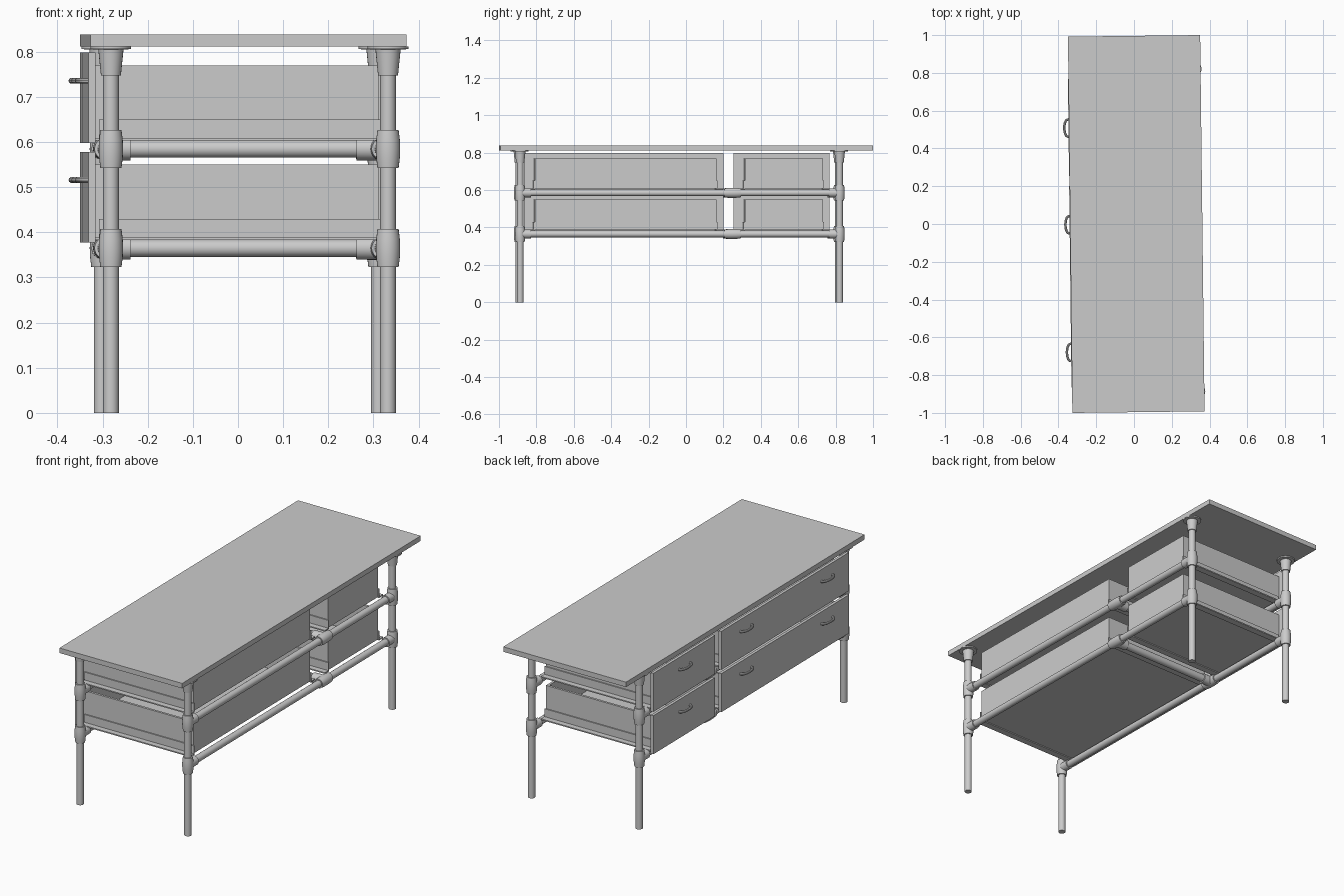
import bpy, bmesh, math
from mathutils import Matrix, Vector

if "Cube" in bpy.data.objects:
    bpy.data.objects.remove(bpy.data.objects["Cube"])

# The whole desk sits slightly turned about the vertical axis
PLACE = Matrix.Translation((0.012, 0, 0)) @ Matrix.Rotation(0.0117, 4, 'Z')

grey = bpy.data.materials.new("plain_grey")
grey.use_nodes = True
COLOUR = (0.6, 0.6, 0.6, 1)
grey.diffuse_color = COLOUR
grey.node_tree.nodes["Principled BSDF"].inputs["Base Color"].default_value = COLOUR


def finish(name, mesh, smooth=False):
    mesh.materials.clear()
    mesh.materials.append(grey)
    obj = bpy.data.objects.new(name, mesh)
    bpy.context.collection.objects.link(obj)
    obj.matrix_world = PLACE
    if smooth:
        bpy.ops.object.select_all(action='DESELECT')
        obj.select_set(True)
        bpy.context.view_layer.objects.active = obj
        bpy.ops.object.shade_smooth_by_angle(angle=math.radians(35))
    return obj


def boxes(name, *bounds):
    """One object from boxes given as (x0, x1), (y0, y1), (z0, z1)."""
    bm = bmesh.new()
    for b in bounds:
        size = [hi - lo for lo, hi in b]
        mid = [(hi + lo) / 2 for lo, hi in b]
        bmesh.ops.create_cube(bm, size=1, matrix=Matrix.Translation(mid) @ Matrix.Diagonal((*size, 1)))
    mesh = bpy.data.meshes.new(name)
    bm.to_mesh(mesh)
    bm.free()
    return finish(name, mesh)


def turned(name, start, axis, profile, sides=24):
    """Round part: profile of (distance along axis, radius)."""
    bm = bmesh.new()
    turn = Vector((0, 0, 1)).rotation_difference(Vector(axis)).to_matrix().to_4x4()
    rings = []
    for d, r in profile:
        rings.append([bm.verts.new((r * math.cos(i * math.tau / sides),
                                    r * math.sin(i * math.tau / sides), d)) for i in range(sides)])
    for a, b in zip(rings, rings[1:]):
        for i in range(sides):
            j = (i + 1) % sides
            bm.faces.new((a[i], a[j], b[j], b[i]))
    bm.faces.new(rings[0][::-1])
    bm.faces.new(rings[-1])
    bm.transform(Matrix.Translation(start) @ turn)
    mesh = bpy.data.meshes.new(name)
    bm.to_mesh(mesh)
    bm.free()
    return finish(name, mesh, True)


TOP = 0.812
LEG_X = {"right": -0.304, "left": 0.31}
LEG_Y = {"front": -0.89, "back": 0.818}
RAIL_Z = {"lower": 0.365, "upper": 0.585}
MID_Y = 0.245

# Tabletop
boxes("tabletop", ((-0.35, 0.35), (-0.996, 0.996), (TOP, 0.838)))

# Legs with top flanges and pipe fittings
for side, x in LEG_X.items():
    for end, y in LEG_Y.items():
        inward = 1 if y < 0 else -1
        tag = f"{end}_{side}"
        turned(f"leg_{tag}", (x, y, 0), (0, 0, 1), [(0, 0.0175), (TOP, 0.0175)])
        turned(f"top_flange_{tag}", (x, y, 0.747), (0, 0, 1),
               [(0, 0.022), (0.058, 0.028), (0.059, 0.045), (0.065, 0.045)])
        for level, z in RAIL_Z.items():
            turned(f"{level}_fitting_{tag}", (x, y, z), (0, 0, 1),
                   [(-0.042, 0.0235), (-0.02, 0.0262), (0, 0.027), (0.02, 0.0262), (0.042, 0.0235)])
            turned(f"{level}_socket_{tag}", (x, y, z), (0, inward, 0),
                   [(0, 0.0235), (0.058, 0.0235)])

# Long rails, middle tees and cross rails
for level, z in RAIL_Z.items():
    for side, x in LEG_X.items():
        inward = 1 if x < 0 else -1
        turned(f"{level}_long_rail_{side}", (x, LEG_Y["front"], z), (0, 1, 0),
               [(0, 0.0175), (LEG_Y["back"] - LEG_Y["front"], 0.0175)])
        turned(f"{level}_tee_{side}", (x, MID_Y, z), (0, 1, 0),
               [(-0.044, 0.0235), (-0.02, 0.0262), (0.02, 0.0262), (0.044, 0.0235)])
        turned(f"{level}_tee_socket_{side}", (x, MID_Y, z), (inward, 0, 0),
               [(0, 0.026), (0.057, 0.0255)])
    turned(f"{level}_cross_rail", (LEG_X["right"], MID_Y, z), (1, 0, 0),
           [(0, 0.0195), (LEG_X["left"] - LEG_X["right"], 0.0195)])


def handle(name, y, z):
    """Slim bow pull standing off the drawer front."""
    curve = bpy.data.curves.new(name + "_path", 'CURVE')
    curve.dimensions = '3D'
    curve.bevel_depth = 0.0065
    curve.bevel_resolution = 3
    curve.use_fill_caps = True
    spline = curve.splines.new('POLY')
    steps = 14
    spline.points.add(steps)
    for i, p in enumerate(spline.points):
        a = math.pi * i / steps
        p.co = (-0.35 - 0.025 * math.sin(a) ** 0.7, y - 0.046 * math.cos(a), z, 1)
    temp = bpy.data.objects.new(name + "_temp", curve)
    bpy.context.collection.objects.link(temp)
    graph = bpy.context.evaluated_depsgraph_get()
    mesh = bpy.data.meshes.new_from_object(temp.evaluated_get(graph))
    bpy.data.objects.remove(temp)
    finish(name, mesh, True)


# Drawers: open box, front panel, angle runners and handles
WALL = 0.012
DRAWERS = {"long": ((-0.812, 0.160), (-0.862, 0.205), (-0.676, 0.0)),
           "short": ((0.311, 0.728), (0.257, 0.772), (0.512,))}
for level, z in RAIL_Z.items():
    lo, hi = z + 0.023, z + 0.185
    for kind, ((y0, y1), panel, pulls) in DRAWERS.items():
        tag = f"{level}_{kind}"
        x0, x1 = -0.338, 0.29
        boxes(f"drawer_box_{tag}",
              ((x0, x1), (y0, y1), (lo, lo + WALL)),
              ((x0, x1), (y0, y0 + WALL), (lo, hi)),
              ((x0, x1), (y1 - WALL, y1), (lo, hi)),
              ((x0, x0 + WALL), (y0, y1), (lo, hi)),
              ((x1 - WALL, x1), (y0, y1), (lo, hi)))
        boxes(f"drawer_front_{tag}", ((-0.353, -0.338), panel, (z + 0.013, z + 0.213)))
        for end, y, out in (("front", y0, -1), ("back", y1, 1)):
            upright = sorted((y, y + out * 0.006))
            ledge = sorted((y, y + out * 0.035))
            boxes(f"runner_{tag}_{end}",
                  ((-0.33, 0.295), upright, (z + 0.018, z + 0.065)),
                  ((-0.33, 0.295), ledge, (z + 0.018, z + 0.024)))
        for i, y in enumerate(pulls):
            handle(f"handle_{tag}_{i + 1}", y, z + 0.151)
